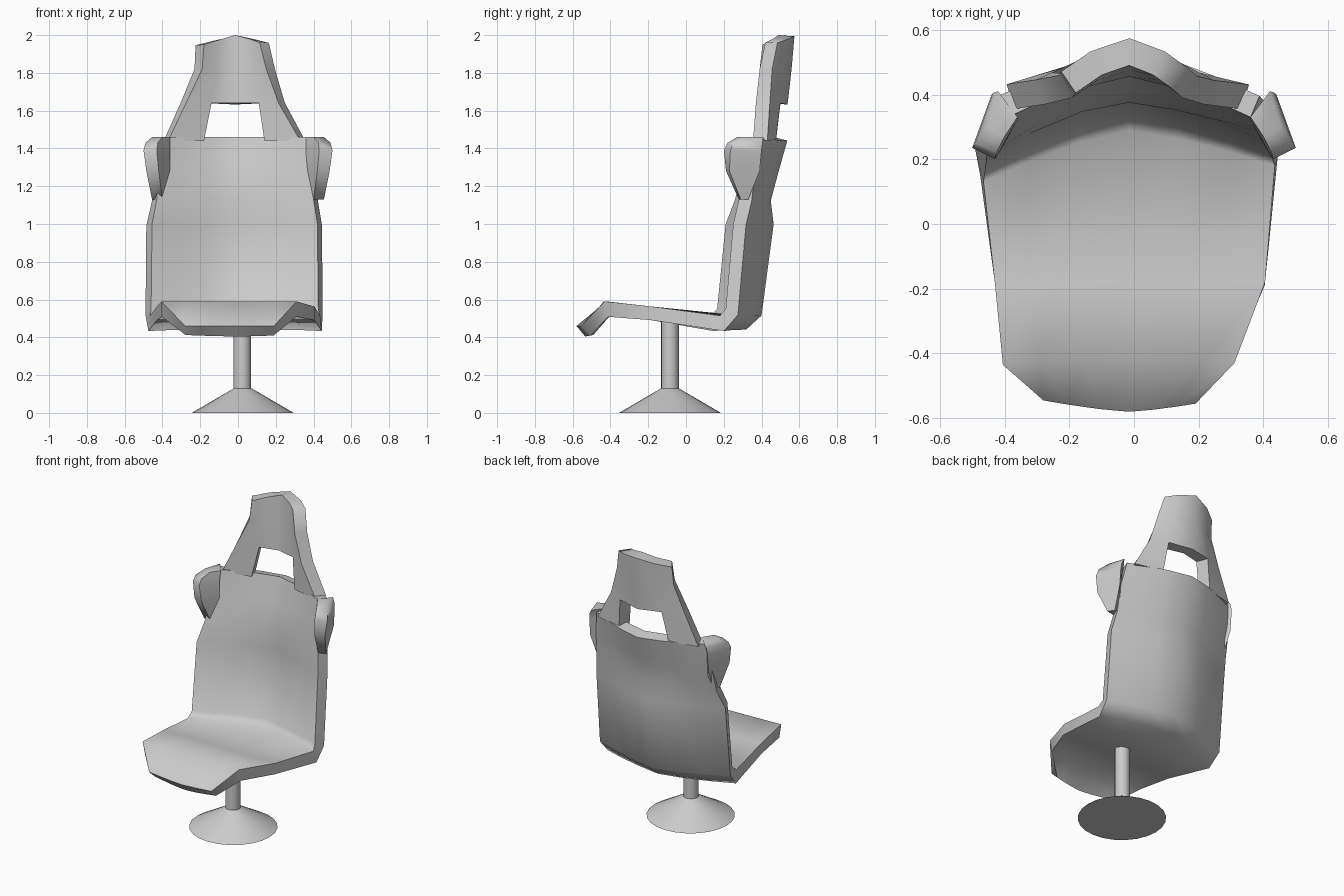
import bpy, bmesh

if "Cube" in bpy.data.objects:
    bpy.data.objects.remove(bpy.data.objects["Cube"])

MID = -0.015  # centre line of the seat


def finish(obj, angle=1.05):
    bpy.ops.object.select_all(action='DESELECT')
    obj.select_set(True)
    bpy.context.view_layer.objects.active = obj
    for m in list(obj.modifiers):
        bpy.ops.object.modifier_apply(modifier=m.name)
    bpy.ops.object.shade_smooth_by_angle(angle=angle)


def mesh_object(name, verts, faces):
    me = bpy.data.meshes.new(name)
    me.from_pydata(verts, [], faces)
    obj = bpy.data.objects.new(name, me)
    bpy.context.collection.objects.link(obj)
    return obj


def sheet(name, rows, thickness, skip=()):
    """Grid of point rows, thickened away from the sitter."""
    n = len(rows[0])
    faces = [(i*n+j, i*n+j+1, (i+1)*n+j+1, (i+1)*n+j)
             for i in range(len(rows)-1) for j in range(n-1) if (i, j) not in skip]
    obj = mesh_object(name, [p for r in rows for p in r], faces)
    bm = bmesh.new()
    bm.from_mesh(obj.data)
    bmesh.ops.delete(bm, geom=[v for v in bm.verts if not v.link_faces], context='VERTS')
    bm.to_mesh(obj.data)
    bm.free()
    mod = obj.modifiers.new("thick", 'SOLIDIFY')
    mod.thickness = thickness
    mod.offset = -1
    mod.use_even_offset = True
    finish(obj)
    return obj


# Seat and backrest shell: left x, right x, centre y, left y, right y, z
shell = [
    (-0.28, 0.19, -0.58, -0.545, -0.555, 0.46),
    (-0.405, 0.31, -0.42, -0.435, -0.43, 0.59),
    (-0.43, 0.405, -0.18, -0.18, -0.18, 0.563),
    (-0.465, 0.435, 0.29, 0.13, 0.18, 0.515),
    (-0.46, 0.425, 0.33, 0.165, 0.21, 0.55),
    (-0.455, 0.42, 0.39, 0.21, 0.25, 1.00),
    (-0.43, 0.40, 0.375, 0.26, 0.28, 1.13),
    (-0.42, 0.39, 0.42, 0.30, 0.30, 1.30),
    (-0.39, 0.36, 0.465, 0.33, 0.33, 1.46),
]
rows = []
for xl, xr, yc, yl, yr, z in shell:
    row = []
    for t in (-1, -0.7, -0.35, 0, 0.35, 0.7, 1):
        k = abs(t)
        edge, ye = (xl, yl) if t < 0 else (xr, yr)
        row.append((MID + (edge - MID)*k, yc + (ye - yc)*k**1.35, z))
    rows.append(row)
sheet("seat_and_backrest", rows, 0.072)

# Headrest with two legs and an open window: x positions, y depths, z heights
head = [
    ((-.37, -.18, MID, .14, .33), (.355, .40, .46, .40, .355), (1.44,)*5),
    ((-.275, -.14, MID, .11, .215), (.37, .425, .455, .425, .37), (1.64,)*5),
    ((-.19, -.11, MID, .08, .15), (.39, .445, .475, .445, .39), (1.82,)*5),
    ((-.18, -.10, MID, .06, .115), (.405, .46, .49, .46, .42), (1.95, 1.975, 2.0, 1.98, 1.96)),
]
sheet("headrest", [list(zip(*r)) for r in head], 0.08, skip={(0, 1), (0, 2)})

# Shoulder bolsters, lofted upward: rear outer, front outer, front inner, rear inner
levels = [
    (1.13, ((.43, .33), (.455, .29), (.40, .28), (.38, .32))),
    (1.28, ((.44, .39), (.485, .23), (.42, .212), (.36, .32))),
    (1.39, ((.44, .40), (.50, .235), (.43, .20), (.36, .32))),
    (1.43, ((.435, .405), (.49, .25), (.425, .22), (.36, .325))),
    (1.46, ((.42, .41), (.455, .30), (.40, .27), (.36, .33))),
]
for name, side in (("right_bolster", 1), ("left_bolster", -1)):
    verts = [(side*x, y, z) for z, ring in levels for x, y in ring]
    faces = [(0, 1, 2, 3), tuple(range(len(verts)-4, len(verts)))]
    for i in range(len(levels)-1):
        for j in range(4):
            a, b = i*4 + j, i*4 + (j+1) % 4
            faces.append((a, b, b+4, a+4))
    obj = mesh_object(name, verts, faces)
    bm = bmesh.new()
    bm.from_mesh(obj.data)
    bmesh.ops.recalc_face_normals(bm, faces=bm.faces)
    bm.to_mesh(obj.data)
    bm.free()
    finish(obj, 1.2)

# Conical foot and post
bpy.ops.mesh.primitive_cone_add(vertices=24, radius1=0.27, radius2=0.047, depth=0.13,
                                location=(0.025, -0.085, 0.065))
foot = bpy.context.object
foot.name = "foot"
finish(foot, 0.5)
bpy.ops.mesh.primitive_cylinder_add(vertices=16, radius=0.047, depth=0.37,
                                    location=(0.022, -0.085, 0.315))
post = bpy.context.object
post.name = "post"
finish(post)
